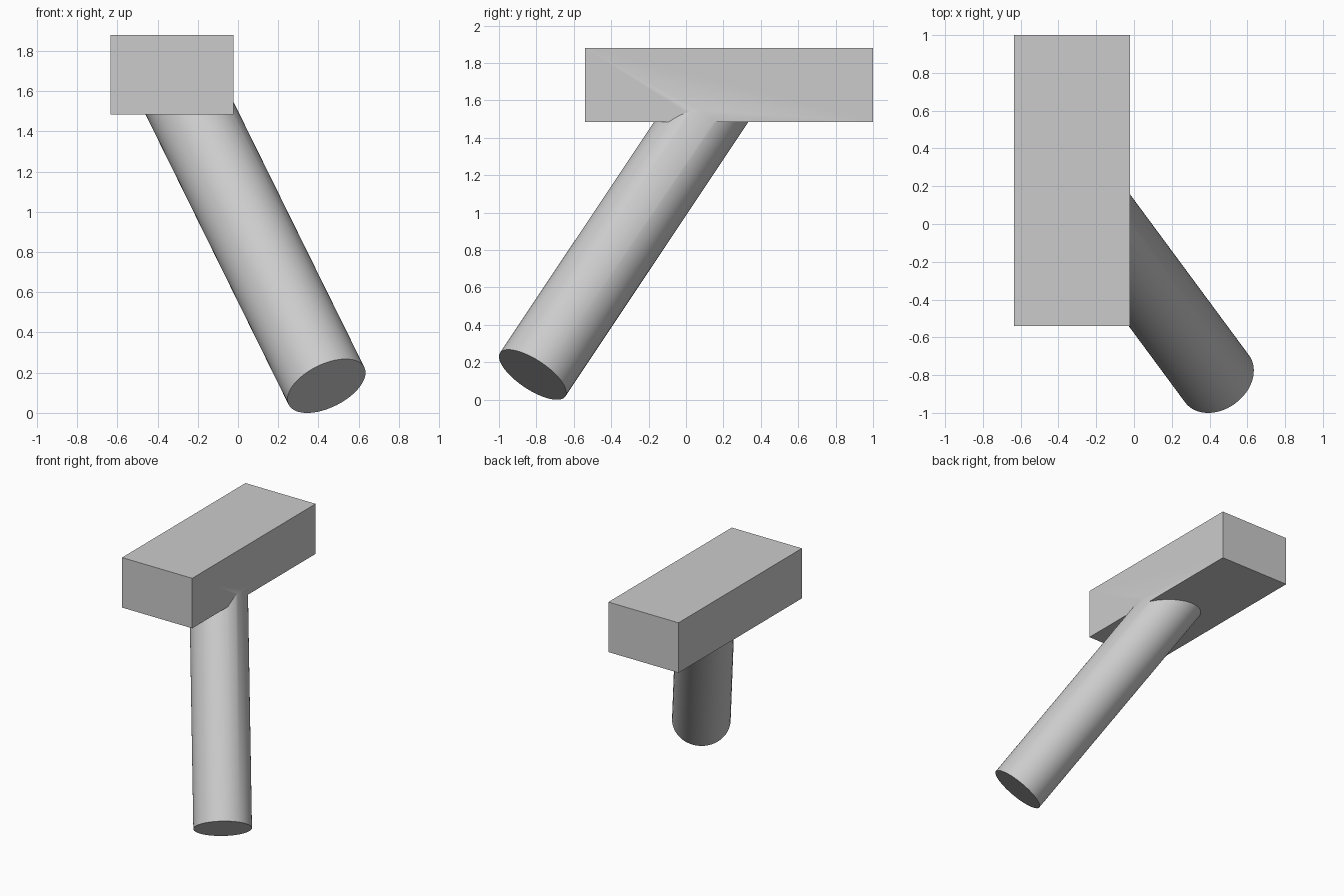
import bpy
import math
from mathutils import Vector

cube = bpy.data.objects.get("Cube")
if cube:
    bpy.data.objects.remove(cube, do_unlink=True)

# Single grey material
grey = bpy.data.materials.new("light grey")
grey.use_nodes = True
colour = (0.6, 0.6, 0.6, 1)
grey.diffuse_color = colour
grey.node_tree.nodes["Principled BSDF"].inputs["Base Color"].default_value = colour

# Box-shaped head
low, high = Vector((-0.635, -0.54, 1.485)), Vector((-0.022, 1.0, 1.88))
bpy.ops.mesh.primitive_cube_add(size=1, location=(low + high) / 2)
head = bpy.context.object
head.name = "hammer_head"
head.scale = high - low
bpy.ops.object.transform_apply(location=False, rotation=False, scale=True)
head.data.materials.append(grey)

# Slanted round handle, its upper end buried in the head
foot = Vector((0.44, -0.82, 0.134))
slope = Vector((-0.493, 0.667, 1))
tip = foot + slope * 1.55
bpy.ops.mesh.primitive_cylinder_add(
    vertices=64, radius=0.21, depth=(tip - foot).length, location=(foot + tip) / 2,
    rotation=slope.to_track_quat("Z", "Y").to_euler())
handle = bpy.context.object
handle.name = "handle"
handle.data.materials.append(grey)

# Fuse both parts into one solid
union = head.modifiers.new("join_handle", "BOOLEAN")
union.operation = "UNION"
union.solver = "EXACT"
union.object = handle
bpy.ops.object.select_all(action="DESELECT")
head.select_set(True)
bpy.context.view_layer.objects.active = head
bpy.ops.object.modifier_apply(modifier=union.name)
bpy.data.objects.remove(handle, do_unlink=True)
head.name = "head_and_handle"
bpy.ops.object.shade_smooth_by_angle(angle=math.radians(30))
